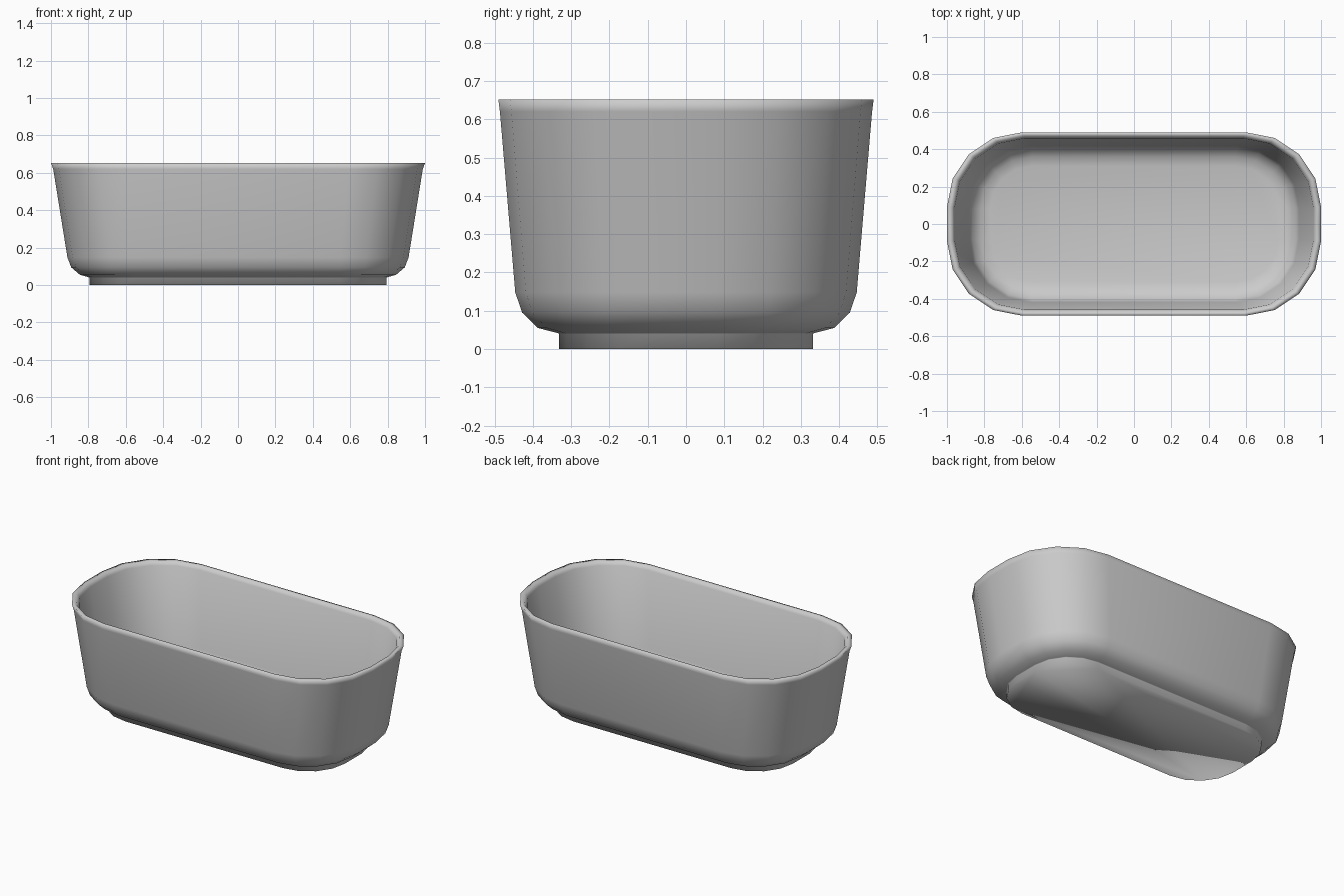
import bpy, bmesh
from math import cos, sin, pi

if "Cube" in bpy.data.objects:
    bpy.data.objects.remove(bpy.data.objects["Cube"])

SEG = 4  # segments per rounded corner


def outline(hx, hy, r):
    """Rounded rectangle, counter-clockwise."""
    pts = []
    for k, (sx, sy) in enumerate([(1, 1), (-1, 1), (-1, -1), (1, -1)]):
        for i in range(SEG + 1):
            a = pi / 2 * (k + i / SEG)
            pts.append((sx * (hx - r) + r * cos(a), sy * (hy - r) + r * sin(a)))
    return pts


def loft(name, rings):
    """Bridge rounded-rectangle rings (z, half x, half y, radius) and cap both ends."""
    bm = bmesh.new()
    loops = [[bm.verts.new((x, y, z)) for x, y in outline(hx, hy, r)]
             for z, hx, hy, r in rings]
    n = len(loops[0])
    for a, b in zip(loops, loops[1:]):
        for i in range(n):
            j = (i + 1) % n
            bm.faces.new((a[i], a[j], b[j], b[i]))
    bm.faces.new(loops[0][::-1])
    bm.faces.new(loops[-1])
    for f in bm.faces:
        f.smooth = True
    me = bpy.data.meshes.new(name)
    bm.to_mesh(me)
    bm.free()
    ob = bpy.data.objects.new(name, me)
    bpy.context.collection.objects.link(ob)
    return ob


# Plinth, curved underside, tapered outer wall, rim, inner wall and floor
loft("bathtub", [
    (0.0, 0.795, 0.332, 0.25),
    (0.04, 0.795, 0.332, 0.25),
    (0.042, 0.80, 0.337, 0.255),
    (0.055, 0.845, 0.387, 0.30),
    (0.095, 0.892, 0.428, 0.345),
    (0.148, 0.912, 0.446, 0.365),
    (0.62, 0.988, 0.486, 0.395),
    (0.652, 1.0, 0.49, 0.40),
    (0.652, 0.972, 0.474, 0.385),
    (0.63, 0.96, 0.458, 0.375),
    (0.16, 0.882, 0.418, 0.335),
    (0.115, 0.865, 0.402, 0.32),
    (0.085, 0.82, 0.36, 0.275),
    (0.072, 0.77, 0.31, 0.225),
])
